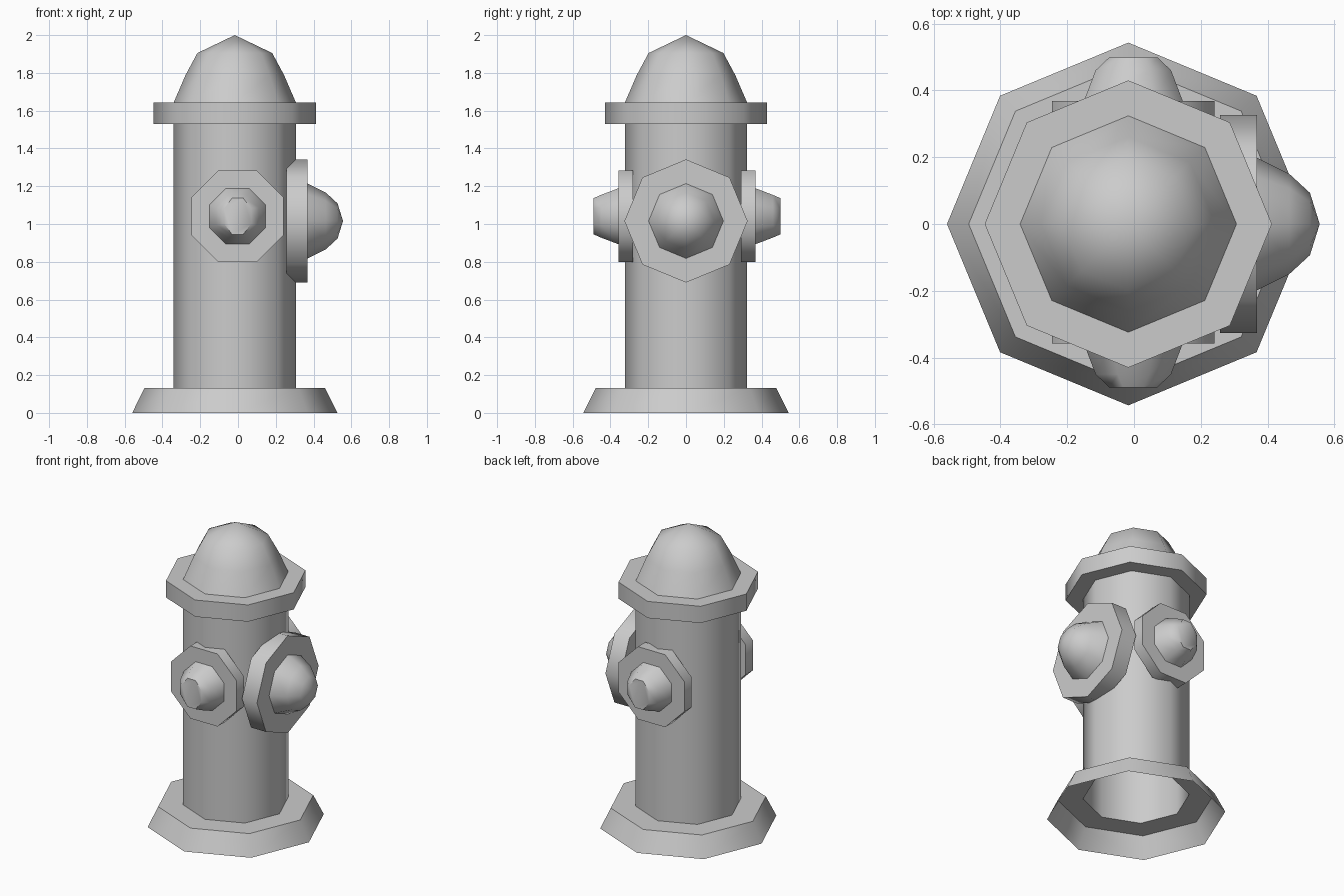
import bpy, bmesh
from math import cos, sin, pi, radians
from mathutils import Matrix, Vector

if "Cube" in bpy.data.objects:
    bpy.data.objects.remove(bpy.data.objects["Cube"])

SIDES = 8


def lathe(name, profile, matrix, turn=0.0, cap_start=True):
    """Eight-sided lathe; profile rows are (height, radius_u, radius_v)."""
    bm = bmesh.new()
    rings = []
    for h, u, v in profile:
        if u == 0:
            rings.append([bm.verts.new(matrix @ Vector((0, 0, h)))] * SIDES)
            continue
        ring = []
        for j in range(SIDES):
            a = turn + 2 * pi * j / SIDES
            ring.append(bm.verts.new(matrix @ Vector((u * cos(a), v * sin(a), h))))
        rings.append(ring)
    for low, high in zip(rings, rings[1:]):
        for j in range(SIDES):
            k = (j + 1) % SIDES
            if high[j] is high[k]:
                bm.faces.new((low[j], low[k], high[j]))
            else:
                bm.faces.new((low[j], low[k], high[k], high[j]))
    if cap_start:
        bm.faces.new(rings[0][::-1])
    if profile[-1][1] > 0:
        bm.faces.new(rings[-1])
    mesh = bpy.data.meshes.new(name)
    bm.to_mesh(mesh)
    bm.free()
    obj = bpy.data.objects.new(name, mesh)
    bpy.context.collection.objects.link(obj)
    bpy.ops.object.select_all(action='DESELECT')
    obj.select_set(True)
    bpy.context.view_layer.objects.active = obj
    bpy.ops.object.shade_smooth_by_angle(angle=radians(50))
    return obj


def round_profile(points):
    return [(h, r, r) for h, r in points]


# Hollow barrel: flared base, column, collar and domed bonnet
lathe("hydrant_body", round_profile([
    (0, 0.543), (0.132, 0.478), (0.132, 0.324), (1.53, 0.324),
    (1.53, 0.43), (1.642, 0.43), (1.642, 0.324),
    (1.788, 0.261), (1.905, 0.198), (2.0, 0)]),
    Matrix.Translation((-0.017, 0, 0)), cap_start=False)

# Large outlet on the right side: flange with domed cap
lathe("large_outlet", round_profile([
    (0.258, 0.326), (0.369, 0.326), (0.369, 0.198),
    (0.465, 0.15), (0.527, 0.093), (0.556, 0)]),
    Matrix.Translation((0, 0, 1.016)) @ Matrix.Rotation(pi / 2, 4, 'Y'))

# Small outlets on front and back: flange with tapered plug
k = 1 / cos(pi / 8)
small = [(0.285, 0.243 * k, 0.243 * k), (0.363, 0.243 * k, 0.243 * k),
         (0.363, 0.148 * k, 0.148 * k), (0.455, 0.113 * k, 0.113 * k),
         (0.494, 0.072 * k, 0.096 * k)]
for name, sign in (("front_outlet", 1), ("back_outlet", -1)):
    lathe(name, small,
          Matrix.Translation((-0.002, 0.005, 1.041)) @ Matrix.Rotation(sign * pi / 2, 4, 'X'),
          turn=pi / 8)
